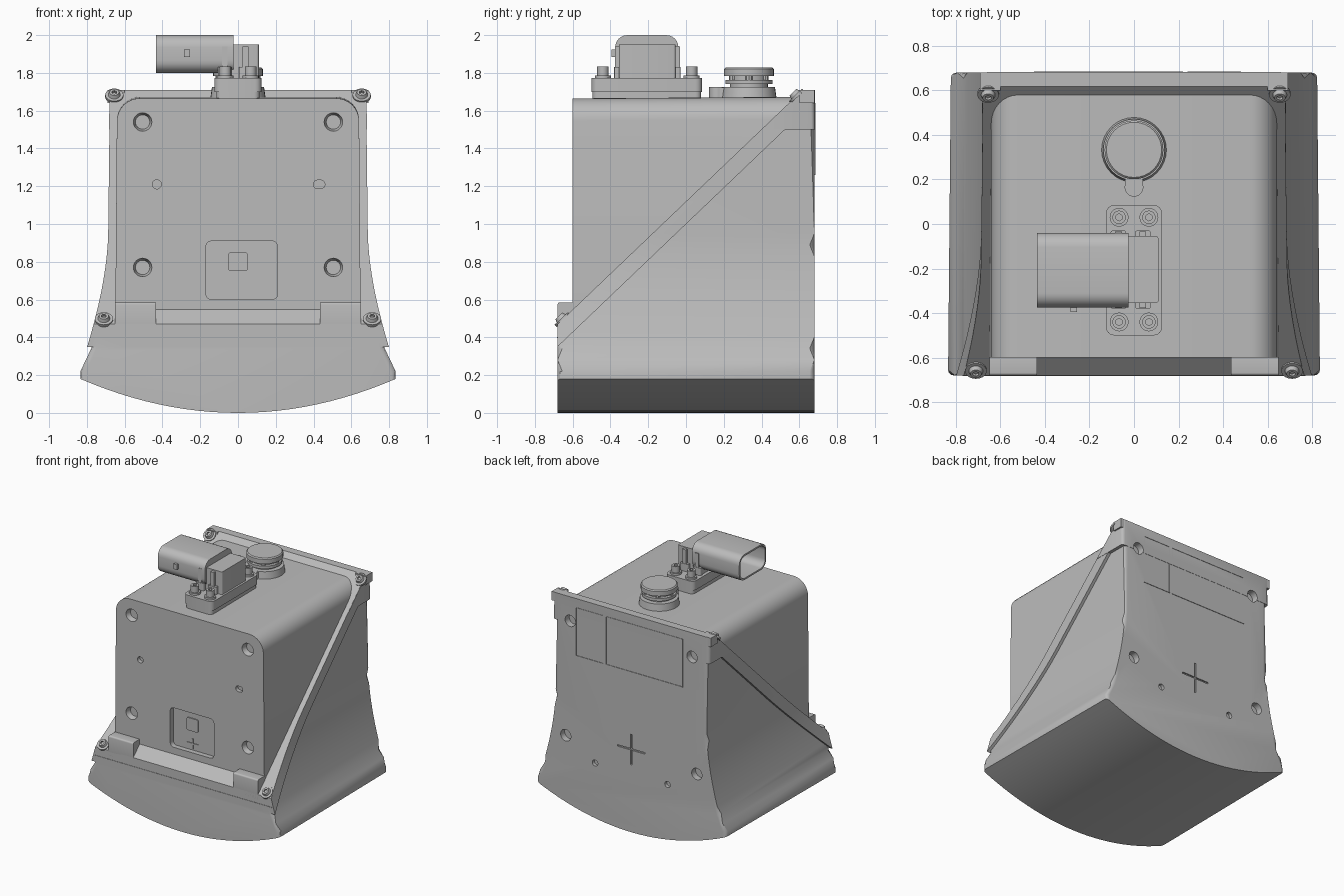
import bpy, bmesh, math
from mathutils import Vector, Matrix

if "Cube" in bpy.data.objects:
    bpy.data.objects.remove(bpy.data.objects["Cube"])

grey = bpy.data.materials.new("housing grey")
grey.use_nodes = True
grey.diffuse_color = (0.5, 0.5, 0.5, 1)
grey.node_tree.nodes["Principled BSDF"].inputs["Base Color"].default_value = (0.5, 0.5, 0.5, 1)

X, Y, Z = Vector((1, 0, 0)), Vector((0, 1, 0)), Vector((0, 0, 1))
SLOPE_NORMAL = Vector((0, -0.955, 1)).normalized()
FRONT, BACK = -0.68, 0.68


def slope_z(y):
    return 0.47 + 0.955 * (y - FRONT)


# ---- helpers
def finish(bm, name):
    bmesh.ops.recalc_face_normals(bm, faces=bm.faces)
    mesh = bpy.data.meshes.new(name)
    bm.to_mesh(mesh)
    bm.free()
    mesh.materials.append(grey)
    ob = bpy.data.objects.new(name, mesh)
    bpy.context.collection.objects.link(ob)
    return ob


def box(name, lo, hi, bevel=0.0, axis=None, segments=4):
    """Box between two corners; bevels all edges, or those along one axis."""
    lo, hi = Vector(lo), Vector(hi)
    bm = bmesh.new()
    bmesh.ops.create_cube(bm, size=1)
    for v in bm.verts:
        v.co = (lo + hi) / 2 + v.co * (hi - lo)
    if bevel:
        edges = [e for e in bm.edges if axis is None or
                 abs((e.verts[0].co - e.verts[1].co).normalized().dot(axis)) > 0.9]
        bmesh.ops.bevel(bm, geom=edges, offset=bevel, segments=segments, profile=0.5, affect='EDGES')
    return finish(bm, name)


def cylinder(name, centre, r, depth, axis=Z, r_top=None, sides=32):
    bm = bmesh.new()
    turn = Z.rotation_difference(axis).to_matrix().to_4x4()
    bmesh.ops.create_cone(bm, cap_ends=True, segments=sides, radius1=r,
                          radius2=r if r_top is None else r_top, depth=depth,
                          matrix=Matrix.Translation(centre) @ turn)
    return finish(bm, name)


def combine(target, others, operation='DIFFERENCE'):
    bpy.context.view_layer.objects.active = target
    for ob in others:
        ob.hide_render = True
        mod = target.modifiers.new("combine", 'BOOLEAN')
        mod.operation, mod.object, mod.solver = operation, ob, 'EXACT'
        bpy.ops.object.modifier_apply(modifier=mod.name)
        bpy.data.objects.remove(ob)


def shell(name, grow, back, cuts):
    """Flared profile with curved underside, extruded back and sliced by planes."""
    side = [(0.835, 0.18), (0.835, 0.22)]
    for i in range(1, 13):
        z = 0.22 + 0.73 * i / 12
        side.append((0.685 + 0.15 * ((0.95 - z) / 0.73) ** 1.7 + grow * min(1, i / 2), z))
    side.append((0.682 + grow, 1.71))
    arc = [(0.835 * i / 12, 0.18 * (i / 12) ** 2) for i in range(-11, 12)]
    outline = arc + side + [(-x, z) for x, z in reversed(side)]
    bm = bmesh.new()
    face = bm.faces.new([bm.verts.new((x, FRONT, z)) for x, z in outline])
    new = bmesh.ops.extrude_face_region(bm, geom=[face])["geom"]
    for v in new:
        if isinstance(v, bmesh.types.BMVert):
            v.co.y = back
            v.co.x *= 0.985
    rims = [e for e in bm.edges if abs(e.verts[0].co.y - e.verts[1].co.y) < 0.01
            and all(abs(v.co.x) > 0.6 and v.co.z > 0.17 for v in e.verts)
            and e.verts[0].co.x * e.verts[1].co.x > 0]
    bmesh.ops.bevel(bm, geom=rims, offset=0.025, segments=3, profile=0.5, affect='EDGES')
    for point, normal in cuts:
        bmesh.ops.bisect_plane(bm, geom=bm.verts[:] + bm.edges[:] + bm.faces[:],
                               plane_co=point, plane_no=normal, clear_outer=True)
        bmesh.ops.holes_fill(bm, edges=[e for e in bm.edges if e.is_boundary])
    return finish(bm, name)


def slope_cut(drop):
    return (Vector((0, FRONT, slope_z(FRONT) - drop)), SLOPE_NORMAL)


# ---- flared lower housing with its sloping rim and rear flange
housing = shell("lower_housing", -0.018, BACK, [slope_cut(0.01)])
low_point, low_normal = slope_cut(0.12)
rim = shell("rim", 0.006, BACK + 0.001, [slope_cut(0), (low_point, -low_normal)])
flange = shell("rear_flange", 0.008, BACK + 0.002, [slope_cut(0.002), (Vector((0, 0, 1.5)), -Z)])
combine(housing, [rim, flange], 'UNION')

# mounting holes, dimples and cross on the back
cutters = [cylinder("cutter", (s * x, BACK, z), r, d, Y)
           for s in (-1, 1)
           for x, z, r, d in ((0.53, 1.52, 0.045, 0.1), (0.57, 0.61, 0.045, 0.1), (0.315, 0.46, 0.024, 0.05))]
cutters += [box("cutter", (-0.12, 0.67, 0.645), (0.12, 0.7, 0.657)),
            box("cutter", (-0.006, 0.67, 0.53), (0.006, 0.7, 0.77))]
combine(housing, cutters)


# thin raised borders of the blank rear label
def border(name, x0, x1, z0, z1, y=BACK + 0.001, t=0.004):
    for i, (a, b, c, d) in enumerate(((x0, x1, z0, z0 + t), (x0, x1, z1 - t, z1),
                                      (x0, x0 + t, z0, z1), (x1 - t, x1, z0, z1))):
        box(f"{name}_{i}", (a, y, c), (b, y + 0.004, d))


border("label_border_small", 0.24, 0.48, 1.26, 1.64)
border("label_border_large", -0.45, 0.22, 1.26, 1.64)

# ---- inner box with rounded upper side edges
bm = bmesh.new()
bmesh.ops.create_cube(bm, size=1)
for v in bm.verts:
    v.co = Vector((v.co.x * 1.3, v.co.y * 1.2, 1.035 + v.co.z * 1.26))
    if v.co.z > 1:
        v.co.x *= 0.985
        v.co.z += 0.008 if v.co.y > 0 else 0
top_edges = [e for e in bm.edges if all(v.co.z > 1 for v in e.verts)
             and abs(e.verts[0].co.x - e.verts[1].co.x) < 0.01]
bmesh.ops.bevel(bm, geom=top_edges, offset=0.12, segments=8, profile=0.5, affect='EDGES')
inner = finish(bm, "inner_box")

cutters = [cylinder("cutter", (s * 0.505, -0.6, z), 0.038, 0.08, -Y, r_top=0.06)
           for s in (-1, 1) for z in (0.77, 1.54)]
cutters += [cylinder("cutter", (-0.43, -0.6, 1.21), 0.024, 0.06, Y),
            box("cutter", (0.4, -0.63, 1.188), (0.46, -0.57, 1.232), 0.02, Y),
            box("cutter", (-0.17, -0.65, 0.6), (0.21, -0.56, 0.91), 0.03, Y)]
combine(inner, cutters)
box("pocket_square", (-0.05, -0.568, 0.75), (0.05, -0.55, 0.85), 0.012, Y)
box("pocket_bar_wide", (-0.05, -0.565, 0.645), (0.05, -0.55, 0.655))
box("pocket_bar_tall", (-0.005, -0.565, 0.61), (0.005, -0.55, 0.69))

# ---- front ledge blocks, seam, corner ears and screws
box("front_seam", (-0.77, FRONT - 0.003, 0.396), (0.77, FRONT + 0.01, 0.402))
for s, side in ((-1, "right"), (1, "left")):
    xs = sorted((s * 0.435, s * 0.65))
    box(f"{side}_front_block", (xs[0], FRONT, 0.42), (xs[1], -0.58, 0.585), 0.012, X)
    xs = sorted((s * 0.6, s * 0.692))
    box(f"{side}_top_ear", (xs[0], 0.6, 1.64), (xs[1], BACK, 1.71))
    for end, x, y in (("front", 0.71, -0.655), ("top", 0.655, 0.585)):
        seat = Vector((s * x, y, slope_z(y)))
        cylinder(f"{side}_{end}_washer", seat, 0.048, 0.016, SLOPE_NORMAL)
        head = cylinder(f"{side}_{end}_screw", seat + SLOPE_NORMAL * 0.012, 0.036, 0.03,
                        SLOPE_NORMAL, r_top=0.025)
        combine(head, [cylinder("cutter", seat + SLOPE_NORMAL * 0.028, 0.014, 0.03, SLOPE_NORMAL, sides=6)])

# ---- electrical connector on the top
box("connector_foot", (-0.115, -0.495, 1.64), (0.115, 0.08, 1.71), 0.03, Z)
box("connector_flange", (-0.125, -0.5, 1.7), (0.125, 0.085, 1.772), 0.035, Z)
for x in (-0.067, 0.067):
    for y in (-0.44, 0.03):
        cylinder("connector_washer", (x, y, 1.777), 0.042, 0.02)
        head = cylinder("connector_screw", (x, y, 1.8), 0.03, 0.07)
        combine(head, [cylinder("cutter", (x, y, 1.835), 0.016, 0.03, sides=6)])
box("connector_block", (-0.1, -0.355, 1.76), (0.11, -0.055, 1.95), 0.012, Z)
for y in (-0.365, -0.045):
    for x in (-0.07, 0.04):
        box("connector_rib", (x - 0.035, y - 0.015, 1.76), (x + 0.035, y + 0.015, 1.83), 0.008, Z)
        box("connector_post", (x - 0.015, y - 0.012, 1.76), (x + 0.015, y + 0.012, 1.94))
socket = box("connector_socket", (-0.435, -0.375, 1.8), (-0.025, -0.04, 2.0), 0.065, X, 6)
combine(socket, [box("cutter", (-0.5, -0.362, 1.813), (-0.12, -0.053, 1.987), 0.054, X, 6)])
for i in range(3):
    box("socket_pin", (-0.3, -0.295 + i * 0.08, 1.89), (-0.1, -0.275 + i * 0.08, 1.91))
box("socket_latch", (-0.285, -0.395, 1.885), (-0.255, -0.37, 1.925))

# ---- round breather vent behind the connector
VENT_Y = 0.333
cylinder("vent_base", (0, VENT_Y, 1.69), 0.148, 0.07, r_top=0.138)
cylinder("vent_lobe", (0, 0.165, 1.69), 0.042, 0.07)
box("vent_bridge", (-0.04, 0.165, 1.65), (0.04, 0.25, 1.722))
cylinder("vent_neck", (0, VENT_Y, 1.76), 0.1, 0.1)
cylinder("vent_ring", (0, VENT_Y, 1.752), 0.125, 0.022)
cylinder("vent_cap", (0, VENT_Y, 1.802), 0.132, 0.036)
cylinder("vent_cap_top", (0, VENT_Y, 1.824), 0.132, 0.008, r_top=0.124)
for i in range(6):
    a = math.tau * i / 6
    cylinder("vent_peg", (0.1 * math.cos(a), VENT_Y + 0.1 * math.sin(a), 1.775), 0.018, 0.04, sides=8)

# ---- smooth shading with sharp edges kept
bpy.ops.object.select_all(action='DESELECT')
for ob in bpy.context.scene.objects:
    if ob.type == 'MESH':
        ob.select_set(True)
        bpy.context.view_layer.objects.active = ob
bpy.ops.object.shade_smooth_by_angle(angle=math.radians(30))
